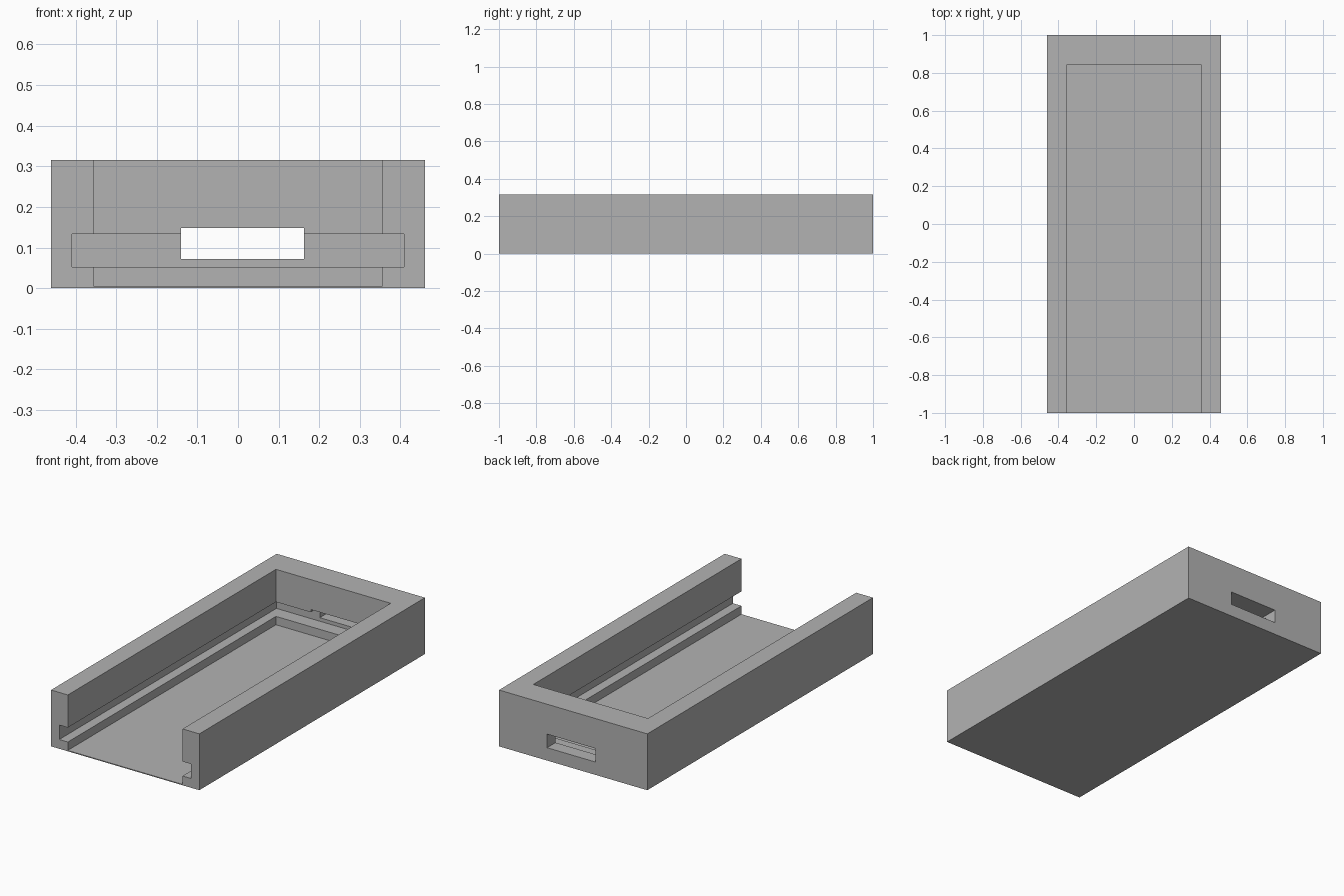
import bpy

default = bpy.data.objects.get("Cube")
if default:
    bpy.data.objects.remove(default, do_unlink=True)

# Overall size of the tray
HALF_W, HALF_L, HEIGHT = 0.46, 1.0, 0.316
FRONT_PAST = -1.1  # cutters run out through the open front


def make_material(name, colour):
    mat = bpy.data.materials.new(name)
    mat.use_nodes = True
    mat.diffuse_color = colour
    bsdf = mat.node_tree.nodes["Principled BSDF"]
    bsdf.inputs["Base Color"].default_value = colour
    bsdf.inputs["Roughness"].default_value = 0.6
    return mat


def make_box(name, low, high):
    """Box spanning two opposite corners."""
    centre = [(a + b) / 2 for a, b in zip(low, high)]
    bpy.ops.mesh.primitive_cube_add(size=1, location=centre)
    box = bpy.context.object
    box.name = name
    box.scale = [b - a for a, b in zip(low, high)]
    bpy.ops.object.transform_apply(location=True, rotation=False, scale=True)
    box.data.materials.append(grey)
    return box


def cut(target, cutter):
    """Subtract the cutter, then discard it."""
    cutter.hide_render = True
    mod = target.modifiers.new(cutter.name, "BOOLEAN")
    mod.operation = "DIFFERENCE"
    mod.solver = "EXACT"
    mod.object = cutter
    bpy.context.view_layer.objects.active = target
    bpy.ops.object.modifier_apply(modifier=mod.name)
    bpy.data.objects.remove(cutter, do_unlink=True)


grey = make_material("plain grey", (0.45, 0.45, 0.45, 1.0))

# Solid block
tray = make_box("sliding_tray_body", (-HALF_W, -HALF_L, 0), (HALF_W, HALF_L, HEIGHT))

# Main cavity, open at the top and front, over a thin floor
cut(tray, make_box("cavity_cutter", (-0.356, FRONT_PAST, 0.005), (0.356, 0.845, 0.5)))

# Groove along both sides and the back wall
cut(tray, make_box("groove_cutter", (-0.409, FRONT_PAST, 0.052), (0.409, 0.925, 0.133)))

# Port opening through the back wall, slightly off centre
cut(tray, make_box("port_cutter", (-0.14, 0.6, 0.072), (0.162, 1.1, 0.148)))
